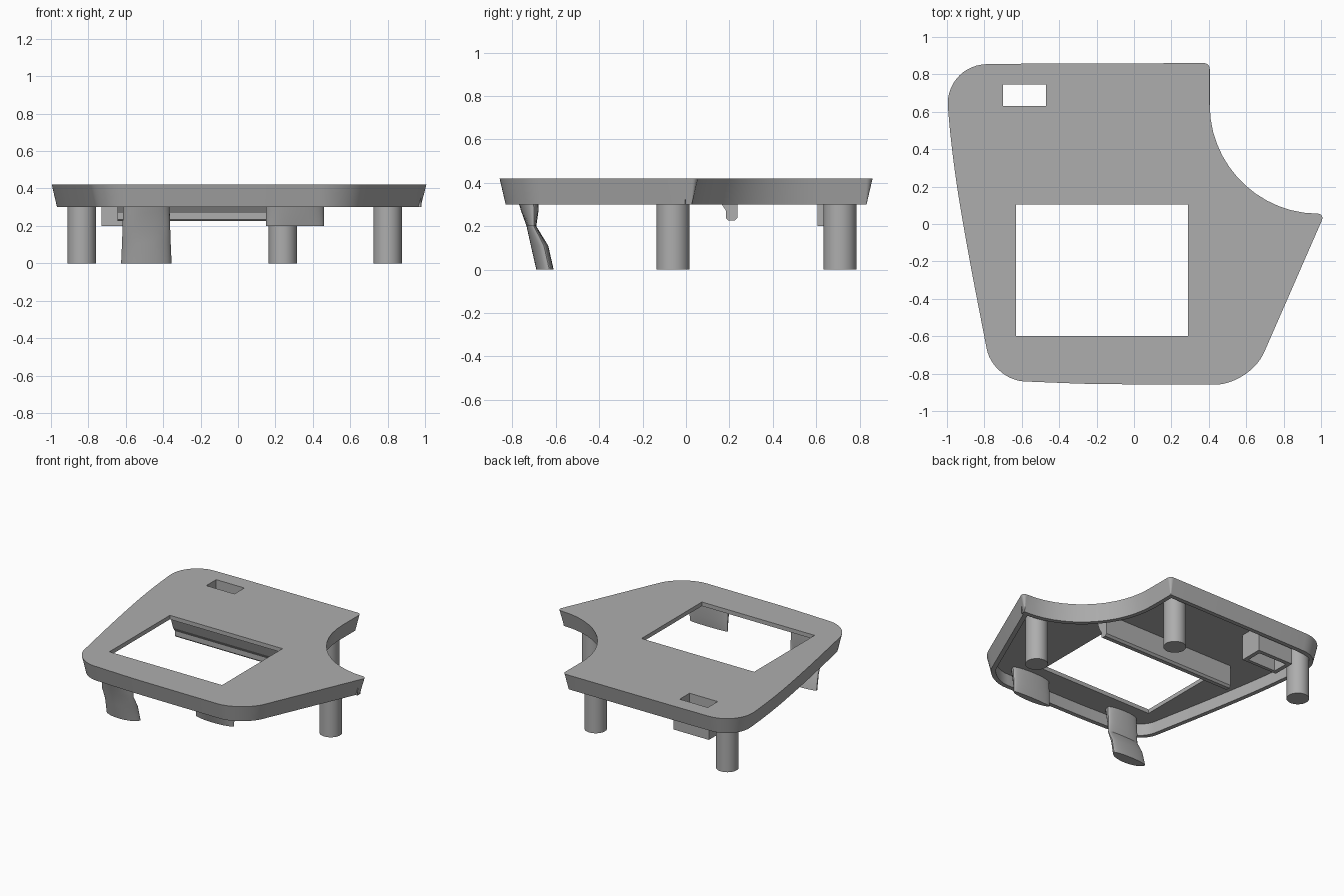
import bpy, bmesh, math
from mathutils import Vector
from mathutils.geometry import interpolate_bezier

cube = bpy.data.objects.get("Cube")
if cube:
    bpy.data.objects.remove(cube, do_unlink=True)

grey = bpy.data.materials.new("plain grey")
grey.use_nodes = True
colour = (0.42, 0.42, 0.42, 1)
grey.diffuse_color = colour
grey.node_tree.nodes["Principled BSDF"].inputs["Base Color"].default_value = colour

TOP, RIM, CEILING, ROOT = 0.42, 0.30, 0.39, 0.40


def loft(name, rings):
    """Skin a list of equal-length point rings and cap both ends."""
    bm = bmesh.new()
    loops = [[bm.verts.new(p) for p in ring] for ring in rings]
    n = len(loops[0])
    for low, high in zip(loops, loops[1:]):
        for i in range(n):
            j = (i + 1) % n
            bm.faces.new((low[i], low[j], high[j], high[i]))
    bm.faces.new(loops[0])
    bm.faces.new(loops[-1])
    bmesh.ops.recalc_face_normals(bm, faces=bm.faces)
    mesh = bpy.data.meshes.new(name)
    bm.to_mesh(mesh)
    bm.free()
    mesh.materials.append(grey)
    obj = bpy.data.objects.new(name, mesh)
    bpy.context.collection.objects.link(obj)
    return obj


def block(name, x0, x1, y0, y1, z0, z1):
    corners = [(x0, y0), (x1, y0), (x1, y1), (x0, y1)]
    return loft(name, [[(x, y, z) for x, y in corners] for z in (z0, z1)])


def select(obj):
    bpy.ops.object.select_all(action='DESELECT')
    obj.select_set(True)
    bpy.context.view_layer.objects.active = obj


def carve(obj, cutter):
    mod = obj.modifiers.new("opening", 'BOOLEAN')
    mod.operation, mod.solver, mod.object = 'DIFFERENCE', 'EXACT', cutter
    select(obj)
    bpy.ops.object.modifier_apply(modifier=mod.name)


def smooth(obj):
    select(obj)
    bpy.ops.object.shade_smooth_by_angle(angle=math.radians(30))


# Plate outline: clockwise corners, each with the length its rounding eats
CORNERS = [(.405, .86, .03), (.405, .06, .575), (1.02, .055, .04),
           (.62, -.86, .19), (-.23, -.856, .1), (-.755, -.835, .17),
           (-.89, -.14, .2), (-.97, .34, .2), (-1.015, .852, .23),
           (-.5, .858, .1)]


def outline(inset, z):
    points = []
    for i, (x, y, cut) in enumerate(CORNERS):
        p = Vector((x, y))
        a = (p - Vector(CORNERS[i - 1][:2])).normalized()
        b = (Vector(CORNERS[(i + 1) % len(CORNERS)][:2]) - p).normalized()
        spread = 1 + a.dot(b)
        p += inset * Vector((a.y + b.y, -a.x - b.x)) / spread
        cut = max(cut + inset * a.cross(b) / spread, .004)
        start, end = p - a * cut, p + b * cut
        points += interpolate_bezier(start, start.lerp(p, .55),
                                     end.lerp(p, .55), end, 14)
    return [(p[0], p[1], z) for p in points]


# Hollow tapered plate with a raised rim underneath
plate = loft("plate", [outline(0, TOP), outline(.028, RIM),
                       outline(.06, RIM), outline(.055, CEILING)])
housing = block("slot_housing", -.73, -.44, .605, .775, .2, ROOT)

# Window and slot openings
window = block("window_cutter", -.63, .29, -.6, .105, .1, .6)
slot = block("slot_cutter", -.7, -.47, .63, .745, .1, .6)
carve(plate, window)
carve(plate, slot)
carve(housing, slot)
for cutter in (window, slot):
    bpy.data.objects.remove(cutter, do_unlink=True)
smooth(plate)

# Round legs
for name, cx, cy in (("side_leg", .8, -.06), ("back_leg", .24, .71),
                     ("corner_leg", -.835, .71)):
    angles = [math.tau * i / 40 for i in range(40)]
    smooth(loft(name, [[(cx + .076 * math.cos(t), cy + .076 * math.sin(t), z)
                        for t in angles] for z in (0, ROOT)]))


# Front clip and leaning leg: bowed at the front, nearly flat at the back
def bowed(name, cx, levels):
    rings = []
    for z, half, front, back in levels:
        ring = []
        for i in range(32):
            t = math.tau * i / 32
            s = math.sin(t)
            inner = back - .25 * (back - front)
            y = inner + s * (back - inner if s > 0 else inner - front)
            ring.append((cx + half * math.cos(t), y, z))
        rings.append(ring)
    smooth(loft(name, rings))


bowed("front_clip", .305, [(.2, .155, -.735, -.69), (.27, .155, -.76, -.68),
                           (ROOT, .155, -.8, -.68)])
bowed("leaning_leg", -.49, [(0, .135, -.69, -.61), (.11, .13, -.715, -.635),
                            (.2, .127, -.735, -.69), (.27, .125, -.76, -.68),
                            (ROOT, .123, -.8, -.68)])

# Hooked rib behind the window
RIB = [(.13, ROOT), (.165, .3), (.185, .27), (.185, .235), (.195, .225),
       (.225, .225), (.238, .24), (.238, ROOT)]
loft("window_rib", [[(x, y, z) for y, z in RIB] for x in (-.645, .44)])
